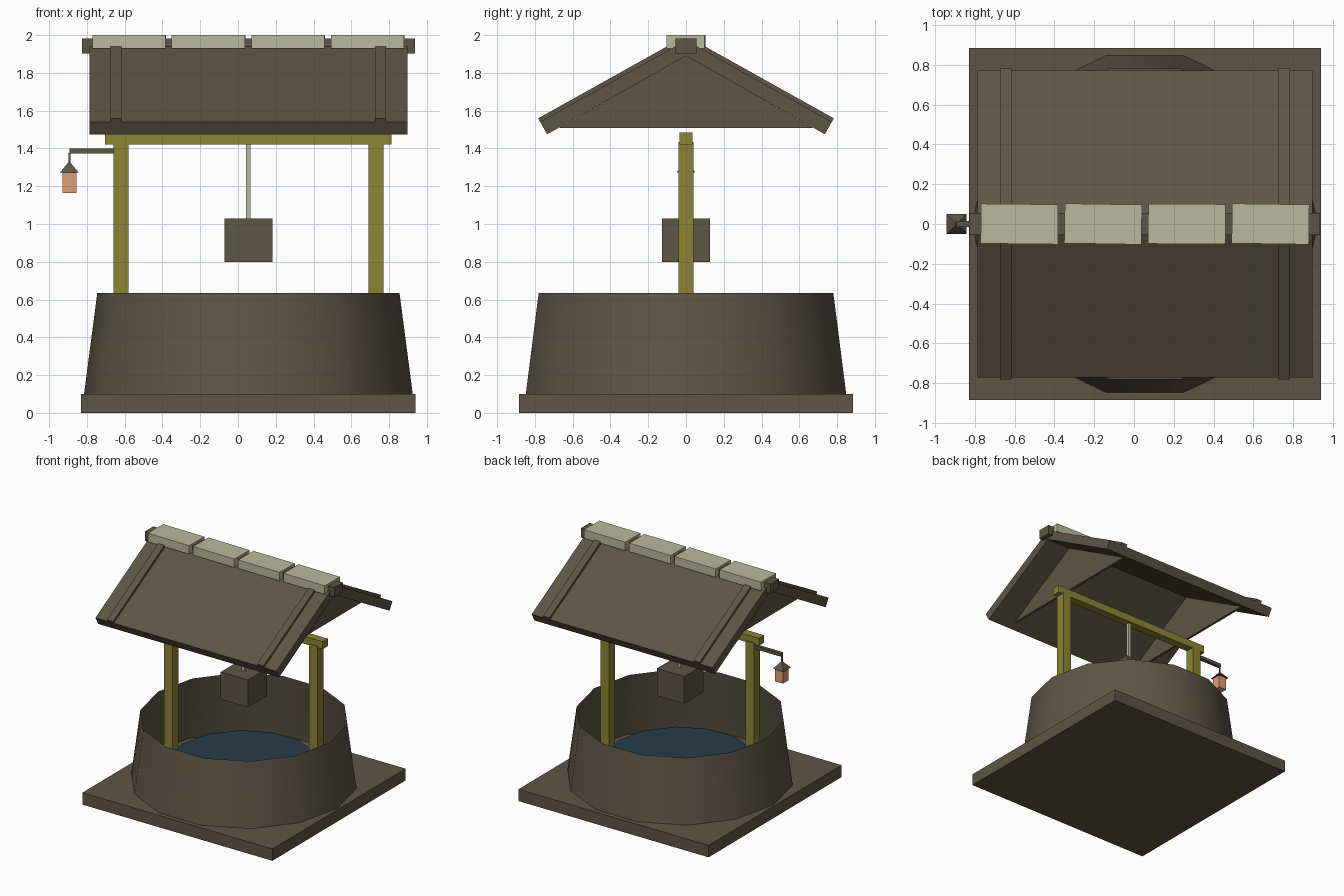
import bpy
import bmesh
import random
from math import radians, cos, sin, atan2, hypot, pi
from mathutils import Matrix

random.seed(4)
cube = bpy.data.objects.get("Cube")
if cube:
    bpy.data.objects.remove(cube)

CX = 0.055      # centre line of the well; the lamp sticks out to one side


def material(name, rgb):
    m = bpy.data.materials.new(name)
    m.use_nodes = True
    col = (*rgb, 1)
    m.diffuse_color = col
    node = next(n for n in m.node_tree.nodes if n.type == 'BSDF_PRINCIPLED')
    node.inputs["Base Color"].default_value = col
    return m


DARK = material("dark weathered brown", (0.108, 0.093, 0.06))
OLIVE = material("olive timber", (0.27, 0.23, 0.033))
PALE = material("pale stone", (0.48, 0.49, 0.33))
WATER = material("deep water blue", (0.019, 0.047, 0.067))
GLOW = material("lamp orange", (0.72, 0.34, 0.18))


def finish(bm, name, mat):
    bmesh.ops.recalc_face_normals(bm, faces=bm.faces)
    me = bpy.data.meshes.new(name)
    bm.to_mesh(me)
    bm.free()
    me.materials.append(mat)
    ob = bpy.data.objects.new(name, me)
    bpy.context.collection.objects.link(ob)
    return ob


def box(name, mat, x, y, z, rot=None):
    """Box from (min, max) ranges, optionally turned about its centre."""
    bm = bmesh.new()
    size = [r[1] - r[0] for r in (x, y, z)]
    mid = [(r[0] + r[1]) / 2 for r in (x, y, z)]
    bmesh.ops.create_cube(bm, size=1)
    bmesh.ops.scale(bm, vec=size, verts=bm.verts)
    if rot:
        bmesh.ops.transform(bm, matrix=rot, verts=bm.verts)
    bmesh.ops.translate(bm, vec=mid, verts=bm.verts)
    return finish(bm, name, mat)


def cone(name, mat, sides, r1, r2, z1, z2, x, turn, caps=True):
    bm = bmesh.new()
    bmesh.ops.create_cone(bm, cap_ends=caps, segments=sides, radius1=r1,
                          radius2=r2, depth=z2 - z1)
    bmesh.ops.rotate(bm, verts=bm.verts, matrix=Matrix.Rotation(turn, 3, 'Z'))
    bmesh.ops.translate(bm, vec=(x, 0, (z1 + z2) / 2), verts=bm.verts)
    return finish(bm, name, mat)


def prism(name, mat, profile, x1, x2):
    """Extrude a (y, z) profile along x."""
    bm = bmesh.new()
    face = bm.faces.new([bm.verts.new((x1, y, z)) for y, z in profile])
    new = bmesh.ops.extrude_face_region(bm, geom=[face])["geom"]
    bmesh.ops.translate(bm, vec=(x2 - x1, 0, 0),
                        verts=[v for v in new if isinstance(v, bmesh.types.BMVert)])
    return finish(bm, name, mat)


def around(c, h):
    return (c - h, c + h)


# Base slab, tapered round wall and water
box("base_slab", DARK, around(CX, 0.885), around(0, 0.885), (0, 0.1))
wall = cone("well_wall", DARK, 14, 0.87, 0.8, 0.1, 0.635, CX, pi / 2, caps=False)
wall.data.polygons.foreach_set("use_smooth", [True] * len(wall.data.polygons))
cone("water", WATER, 14, 0.57, 0.57, 0.1, 0.26, CX, pi / 2)

# Posts and cross beam
for side, label in ((-1, "right"), (1, "left")):
    box(label + "_post", OLIVE, around(CX + side * 0.675, 0.04),
        around(0, 0.04), (0.1, 1.435))
box("cross_beam", OLIVE, around(CX, 0.758), around(0, 0.034), (1.422, 1.485))

# Bucket on its rope
box("rope", PALE, around(CX, 0.012), around(0, 0.012), (1.03, 1.422))
box("bucket", DARK, around(CX, 0.127), around(0, 0.127), (0.8, 1.03))

# Roof: one folded slab, with set-back gable panels beneath it
right_side = [(0.735, 1.475), (0.772, 1.541)]
roof = [(0, 1.89)] + right_side + [(0, 1.972)]
roof += [(-y, z) for y, z in reversed(right_side)]
prism("roof", DARK, roof, CX - 0.842, CX + 0.842)
gable = [(-0.675, 1.507), (0.675, 1.507), (0, 1.892)]
for side, label in ((-1, "right"), (1, "left")):
    prism(label + "_gable", DARK, gable,
          CX + side * 0.61 - 0.01, CX + side * 0.61 + 0.01)

# Battens lying on both slopes
slope = atan2(1.972 - 1.541, 0.772)
length = 0.84
for face in (-1, 1):
    turn = Matrix.Rotation(-face * slope, 4, 'X')
    for side in (-1, 1):
        mid = 0.772 - cos(slope) * length / 2 + 0.004
        top = 1.541 + sin(slope) * length / 2 + 0.006
        box("roof_batten", DARK, around(CX + side * 0.7, 0.029),
            around(face * mid, length / 2), around(top, 0.014), turn)

# Ridge beam and four slightly crooked ridge stones
box("ridge_beam", DARK, around(CX, 0.882), around(0, 0.056), (1.903, 1.983))
for i in range(4):
    turn = Matrix.Rotation(radians(random.uniform(-1.2, 1.2)), 4, 'Z')
    box("ridge_stone", PALE, around(CX + (i - 1.5) * 0.421, 0.194),
        around(0, 0.1), (1.928, 2.0), turn)

# Hanging lamp on its bracket
LX = -0.893
box("lamp_bracket", DARK, (LX, -0.66), around(0, 0.014), (1.373, 1.401))
box("lamp_hook", DARK, around(LX, 0.005), around(0, 0.005), (1.31, 1.375))
cone("lamp_cap", DARK, 4, 0.07, 0.006, 1.273, 1.327, LX, pi / 4)
box("lamp_glass", GLOW, around(LX, 0.037), around(0, 0.037), (1.165, 1.274))
